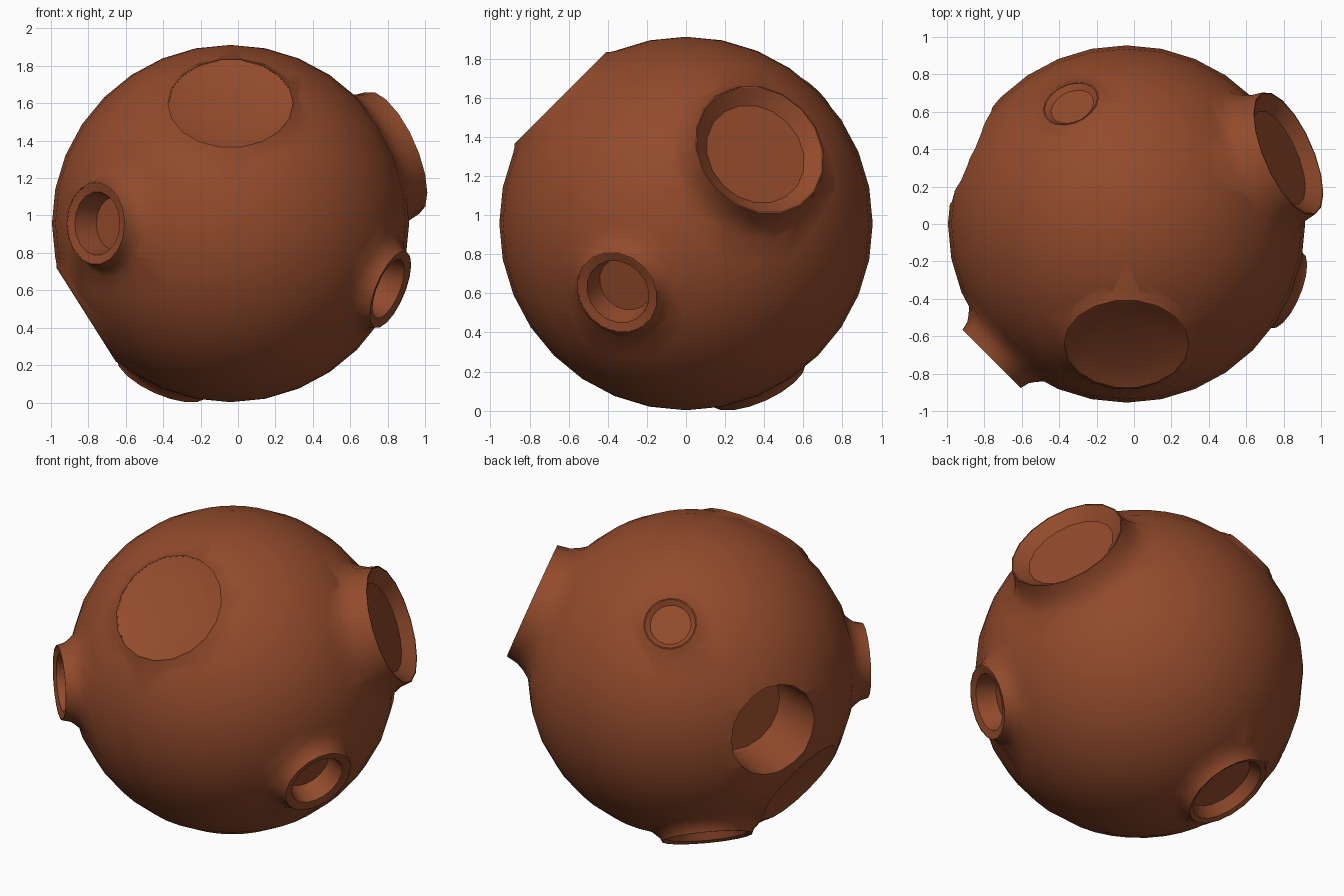
import bpy, bmesh, math
from mathutils import Vector

if "Cube" in bpy.data.objects:
    bpy.data.objects.remove(bpy.data.objects["Cube"])

R = 0.955
CENTRE = Vector((-0.04, 0, 0.957))


def surf(r):
    return math.sqrt(R * R - r * r)


def lathe(name, profile, direction, n=18):
    """Closed solid of revolution about the crater axis; first and last points lie on it."""
    q = Vector(direction).normalized().to_track_quat('Z', 'Y')
    bm = bmesh.new()
    rings = []
    for r, d in profile:
        count = 1 if r == 0 else n
        rings.append([bm.verts.new(CENTRE + q @ Vector((
            r * math.cos(2 * math.pi * i / n), r * math.sin(2 * math.pi * i / n), d)))
            for i in range(count)])
    for a, b in zip(rings, rings[1:]):
        for i in range(n):
            j = (i + 1) % n
            if len(a) == 1:
                bm.faces.new((a[0], b[i], b[j]))
            elif len(b) == 1:
                bm.faces.new((a[i], a[j], b[0]))
            else:
                bm.faces.new((a[i], a[j], b[j], b[i]))
    bmesh.ops.recalc_face_normals(bm, faces=bm.faces)
    me = bpy.data.meshes.new(name)
    bm.to_mesh(me)
    bm.free()
    ob = bpy.data.objects.new(name, me)
    ob.hide_render = True
    bpy.context.collection.objects.link(ob)
    return ob


def boolean(target, tool, op):
    m = target.modifiers.new(op, 'BOOLEAN')
    m.object, m.operation, m.solver = tool, op, 'EXACT'
    bpy.context.view_layer.objects.active = target
    bpy.ops.object.modifier_apply(modifier=m.name)
    bpy.data.objects.remove(tool)


# Round body
bpy.ops.mesh.primitive_uv_sphere_add(segments=32, ring_count=16, radius=R, location=CENTRE)
body = bpy.context.object
body.name = "cratered_ball"
bpy.ops.object.transform_apply(location=True, rotation=True, scale=True)

# Craters: direction, rim radius, rim distance, inner radius, floor radius, depth
craters = [
    ((0, -0.707, 0.707), 0.335, 0.909, 0.285, 0.20, 0.025),     # shallow, upper front
    ((-0.845, 0.0, -0.535), 0.30, 0.913, 0.26, 0.18, 0.025),    # shallow, lower left
    ((-0.71, -0.71, 0), 0.22, 1.02, 0.17, 0.145, 0.15),         # raised, front left
    ((0.86, -0.355, -0.355), 0.22, 0.99, 0.17, 0.145, 0.13),    # raised, lower right
    ((0.85, 0.37, 0.37), 0.355, 1.017, 0.335, 0.27, 0.06),      # large raised, right
    ((-0.31, 0.67, 0.67), 0.155, 0.957, 0.135, 0.12, 0.025),    # small, upper back
    ((-0.38, 0.38, -0.845), 0.265, 0.965, 0.235, 0.20, 0.08),   # underside
]

# Raised lips with flared skirts
for d, r, top, ri, rf, dep in craters:
    h = top - surf(r)
    skirt = [(0, 0.5), (r * 0.8, 0.55), (r + 0.085, surf(r + 0.085) - 0.02)]
    skirt += [(r + 0.035, surf(r + 0.035) + 0.2 * h),
              (r + 0.012, surf(r + 0.012) + 0.5 * h), (r, top), (0, top)]
    boolean(body, lathe("lip", skirt, d), 'UNION')

# Bowls
for d, r, top, ri, rf, dep in craters:
    bowl = [(0, top - dep), (rf, top - dep), (ri, top - 0.012),
            (r - 0.006, top - 0.001), (r - 0.006, top + 0.15), (0, top + 0.15)]
    boolean(body, lathe("bowl", bowl, d), 'DIFFERENCE')

# Deep hole without a lip, left back
hole = [(0, 0.55), (0.262, 0.55), (0.282, 0.9), (0.284, 1.2), (0, 1.2)]
boolean(body, lathe("hole", hole, (-0.916, 0.40, 0)), 'DIFFERENCE')

# Rust colour and smooth shading
mat = bpy.data.materials.new("rust")
mat.diffuse_color = (0.29, 0.07, 0.025, 1)
mat.use_nodes = True
mat.node_tree.nodes["Principled BSDF"].inputs["Base Color"].default_value = mat.diffuse_color
body.data.materials.clear()
body.data.materials.append(mat)
for p in body.data.polygons:
    p.material_index = 0
bpy.ops.object.select_all(action='DESELECT')
body.select_set(True)
bpy.context.view_layer.objects.active = body
bpy.ops.object.shade_smooth_by_angle(angle=math.radians(35))
